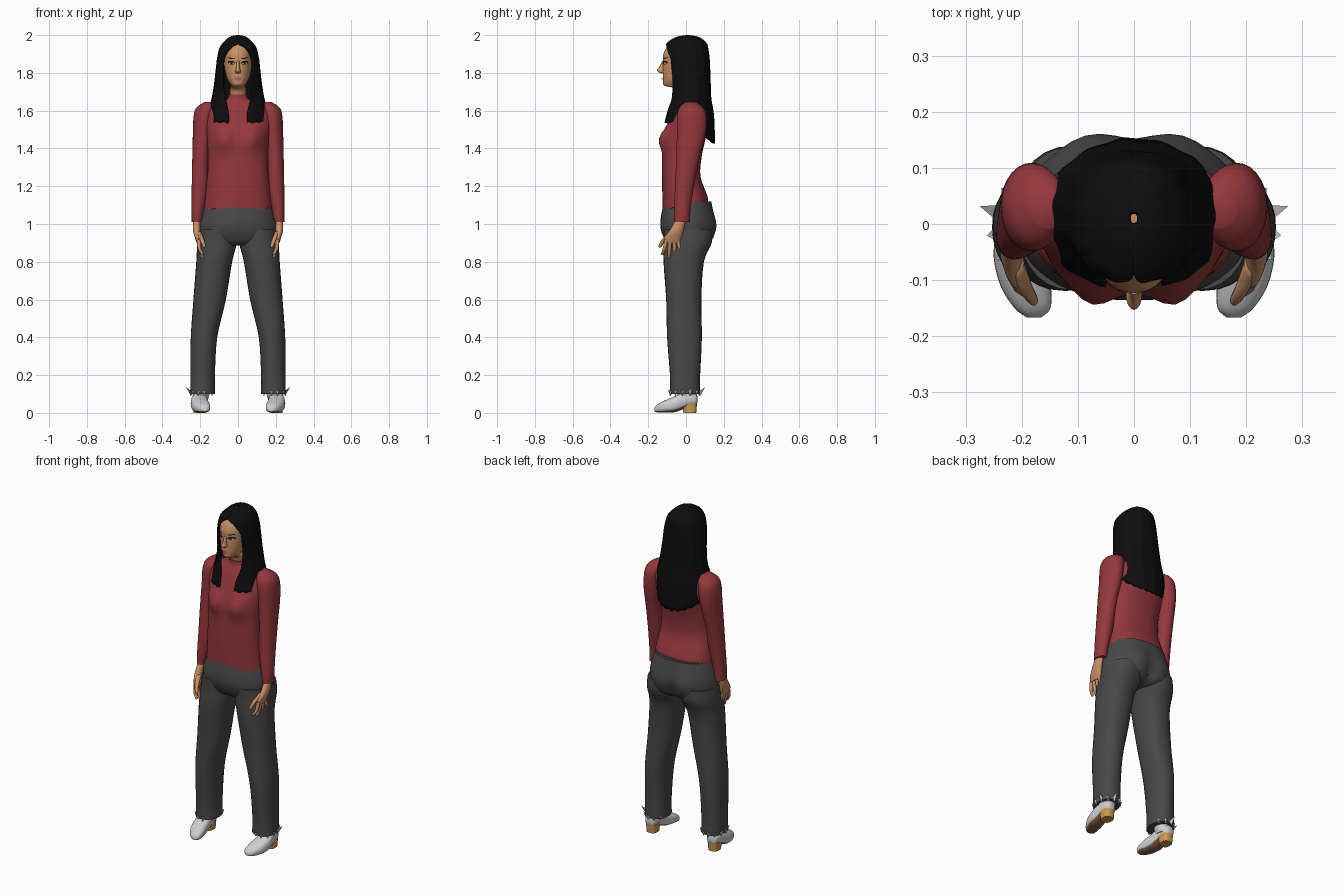
import bpy, bmesh, math
from mathutils import Vector
from mathutils.bvhtree import BVHTree

cube = bpy.data.objects.get("Cube")
if cube:
    bpy.data.objects.remove(cube)


def material(name, *rgb):
    m = bpy.data.materials.new(name)
    m.use_nodes = True
    m.diffuse_color = (*rgb, 1)
    bsdf = next(n for n in m.node_tree.nodes if n.type == 'BSDF_PRINCIPLED')
    bsdf.inputs["Base Color"].default_value = (*rgb, 1)
    return m


SKIN = material("skin", .58, .28, .13)
RED = material("sweater red", .3, .04, .045)
GREY = material("trouser grey", .065, .065, .067)
BLACK = material("hair black", .004, .004, .004)
WHITE = material("shoe white", .62, .62, .64)
TAN = material("heel tan", .6, .33, .08)
BROWN = material("sole brown", .25, .11, .05)
LIP = material("lip pink", .42, .14, .1)
parts = []


def finish(name, bm, *mats):
    bmesh.ops.recalc_face_normals(bm, faces=bm.faces)
    mesh = bpy.data.meshes.new(name)
    bm.to_mesh(mesh)
    bm.free()
    for m in mats:
        mesh.materials.append(m)
    ob = bpy.data.objects.new(name, mesh)
    bpy.context.collection.objects.link(ob)
    parts.append(ob)
    return ob


def spline(rows, steps=4):
    """Smooth interpolation through the rows of numbers."""
    out = []
    for i in range(len(rows) - 1):
        p0, p1 = rows[max(i - 1, 0)], rows[i]
        p2, p3 = rows[i + 1], rows[min(i + 2, len(rows) - 1)]
        for k in range(steps):
            t = k / steps
            out.append([b + t / 2 * (c - a + t * (2*a - 5*b + 4*c - d + t * (3*b - a - 3*c + d)))
                        for a, b, c, d in zip(p0, p1, p2, p3)])
    return out + [list(rows[-1])]


def power(v, p):
    return math.copysign(abs(v) ** p, v)


def loft(name, rows, mat, side=1, sides=28, p=1.0, warp=None, along_y=False):
    """Skin of ellipses; each row is height, x, x radius, depth, depth radius."""
    bm = bmesh.new()
    rings = []
    for h, cx, rx, cy, ry in spline(rows):
        ring = []
        for k in range(sides):
            a = math.tau * k / sides
            v = Vector((side * cx + rx * power(math.cos(a), p),
                        cy + ry * power(math.sin(a), p), h))
            if warp:
                warp(v)
            ring.append(bm.verts.new(v.xzy if along_y else v))
        rings.append(ring)
    for r, q in zip(rings, rings[1:]):
        for k in range(sides):
            n = (k + 1) % sides
            bm.faces.new((r[k], r[n], q[n], q[k]))
    bm.faces.new(rings[0])
    bm.faces.new(rings[-1])
    return finish(name, bm, mat)


def swell(v, x, z, face, amount, sx, sz):
    """Push the front (-1) or back (1) of a body part out around x, z."""
    if v.y * face > 0:
        fall = math.exp(-((v.x - x) / sx) ** 2 - ((v.z - z) / sz) ** 2)
        v.y += face * amount * fall * min(1, abs(v.y) / .07)


def torso_shape(v):
    for s in (1, -1):
        swell(v, s * .075, 1.45, -1, .036, .05, .06)
        swell(v, s * .08, 1.52, 1, .012, .06, .08)
    if v.z < 1.14:
        v.z += .3 * (1.14 - v.z) * (v.y + .12) / .12
        v.z += .004 * math.sin(v.x * 90)


def hip_shape(v):
    for s in (1, -1):
        swell(v, s * .085, .98, 1, .022, .07, .08)
    swell(v, 0, .92, 1, -.02, .025, .07)


# Sweater body and collar
loft("sweater_body", [
    (1.075, 0, .18, -.005, .118), (1.14, 0, .176, -.005, .12), (1.25, 0, .163, -.025, .102),
    (1.35, 0, .158, -.022, .104), (1.45, 0, .165, -.007, .108), (1.55, 0, .178, .012, .102),
    (1.61, 0, .165, .02, .088), (1.645, 0, .115, .015, .066), (1.66, 0, .06, .01, .054),
    (1.685, 0, .05, .008, .05)], RED, sides=48, p=.85, warp=torso_shape)

# Hips of the trousers
loft("trouser_hips", [
    (.885, 0, .1, .01, .085), (.91, 0, .19, .01, .118), (.97, 0, .208, .005, .138),
    (1.03, 0, .2, .006, .14), (1.12, 0, .172, .008, .125)], GREY, sides=48, p=.9, warp=hip_shape)

for label, s in (("left", 1), ("right", -1)):
    # Trouser leg
    loft(label + "_trouser_leg", [
        (.1, .187, .066, -.005, .08), (.2, .187, .065, -.005, .08), (.4, .18, .07, -.008, .092),
        (.6, .15, .086, -.012, .093), (.8, .126, .095, -.012, .107), (.9, .111, .105, .01, .126),
        (.97, .108, .1, .01, .128)], GREY, s, p=.9)

    # Sleeve
    loft(label + "_sleeve", [
        (1.01, .218, .027, -.022, .04), (1.08, .212, .034, -.02, .043), (1.2, .201, .044, -.008, .05),
        (1.35, .197, .045, .01, .062), (1.48, .188, .051, .028, .076), (1.57, .18, .055, .03, .078),
        (1.615, .168, .053, .028, .064), (1.645, .15, .03, .025, .03)], RED, s)

    # Hand with four fingers and a thumb
    loft(label + "_palm", [
        (.9, .206, .013, -.074, .038), (.93, .212, .017, -.068, .045), (.97, .219, .02, -.048, .036),
        (1.03, .218, .018, -.025, .026)], SKIN, s, sides=16)
    for k, finger in enumerate(("index", "middle", "ring", "little")):
        y, tip = -.104 + .02 * k, (.835, .82, .822, .845)[k]
        spread = -.02 + .014 * k
        loft(f"{label}_{finger}_finger", [
            (tip, .187, .004, y + spread, .004), (tip + .008, .19, .008, y + spread, .008),
            (.87, .204, .01, y + spread / 2, .01), (.915, .208, .011, y, .011)], SKIN, s, sides=10)
    loft(label + "_thumb", [
        (.875, .178, .004, -.138, .005), (.885, .18, .009, -.135, .01),
        (.92, .192, .012, -.115, .013), (.96, .21, .014, -.07, .018)], SKIN, s, sides=10)

    # Shoe, lofted from toe to heel, with a coloured underside
    shoe = loft(label + "_shoe", [
        (-.167, .178, .012, .018, .01), (-.15, .181, .032, .024, .022), (-.11, .193, .045, .034, .033),
        (-.06, .203, .047, .046, .042), (-.02, .205, .042, .062, .044), (.02, .205, .037, .07, .035),
        (.05, .205, .03, .07, .03), (.06, .205, .015, .07, .018)], WHITE, s, p=.8, along_y=True)
    shoe.data.materials.append(BROWN)
    for f in shoe.data.polygons:
        f.material_index = int(f.normal.z < -.6)
    loft(label + "_shoe_ankle", [
        (.06, .2, .038, .01, .045), (.1, .195, .044, .005, .05), (.15, .19, .05, 0, .06)], WHITE, s)
    loft(label + "_shoe_heel", [
        (0, .205, .03, .02, .034), (.02, .205, .031, .02, .036), (.05, .205, .034, .018, .04)],
        TAN, s, p=.7)

    # Frayed pointed tabs around the trouser cuff
    bm = bmesh.new()
    for deg in range(-100, 170, 30):
        a = math.radians(deg)
        out = Vector((s * math.cos(a), math.sin(a), 0))
        across = Vector((-out.y, out.x, 0)) * .013
        base = Vector((s * .187 + out.x * .06, out.y * .075 - .005, .11))
        long = .034 if deg in (20, 80) else .016
        tip = base + out * long + Vector((0, 0, long * .8))
        ring = [bm.verts.new(base + d) for d in
                (across, -across, Vector((0, 0, -.022)) + out * .006)]
        top = bm.verts.new(tip)
        bm.faces.new(ring)
        for k in range(3):
            bm.faces.new((ring[k], ring[(k + 1) % 3], top))
    finish(label + "_cuff_tabs", bm, WHITE)

# Head and neck
head = loft("head", [
    (1.66, 0, .043, .01, .045), (1.715, 0, .043, -.002, .048), (1.732, 0, .036, -.045, .07),
    (1.76, 0, .054, -.04, .082), (1.8, 0, .067, -.025, .098), (1.85, 0, .074, -.015, .107),
    (1.9, 0, .074, -.01, .11), (1.95, 0, .06, 0, .09), (1.975, 0, .03, 0, .05)],
    SKIN, sides=40, p=.9)
loft("nose", [
    (1.798, 0, .008, -.118, .012), (1.803, 0, .014, -.123, .022), (1.813, 0, .014, -.126, .027),
    (1.83, 0, .009, -.122, .02), (1.862, 0, .008, -.115, .011)], SKIN, sides=16)
tree = BVHTree.FromPolygons([v.co for v in head.data.vertices],
                            [tuple(f.vertices) for f in head.data.polygons])


def decal(name, x, z, rx, rz, lift, mat, tilt=0):
    """Thin oval laid onto the face."""
    bm = bmesh.new()
    rings = []
    for r in (.1, .55, 1):
        ring = []
        for k in range(16):
            a = math.tau * k / 16
            px = x + r * rx * math.cos(a)
            pz = z + r * rz * math.sin(a) + tilt * (px - x)
            hit = tree.ray_cast(Vector((px, -1, pz)), Vector((0, 1, 0)))[0]
            ring.append(bm.verts.new((px, hit.y - lift, pz)))
        rings.append(ring)
    bm.faces.new(rings[0])
    for r, q in zip(rings, rings[1:]):
        for k in range(16):
            n = (k + 1) % 16
            bm.faces.new((r[k], r[n], q[n], q[k]))
    bmesh.ops.solidify(bm, geom=bm.faces[:], thickness=.001)
    finish(name, bm, mat)


# Eyes, brows and mouth
for label, s in (("left", 1), ("right", -1)):
    decal(label + "_lashes", s * .035, 1.854, .019, .0095, .002, BLACK, s * .1)
    decal(label + "_eye_white", s * .035, 1.851, .014, .005, .004, WHITE, s * .1)
    decal(label + "_iris", s * .034, 1.852, .006, .0055, .006, BLACK)
    decal(label + "_brow", s * .036, 1.877, .02, .003, .002, BLACK, s * .15)
decal("upper_lip", 0, 1.772, .021, .005, .005, LIP)
decal("lower_lip", 0, 1.765, .017, .005, .006, LIP)

# Long hair: an open-fronted shell; each row is height, x radius, depth, depth radius,
# half angle of the face opening, and how far the back hangs lower than the front
hair_rows = [
    (2, .008, .01, .01, 0, 0), (1.99, .045, .008, .06, 0, 0), (1.96, .079, .004, .103, 2, 0),
    (1.93, .098, .004, .113, 24, 0), (1.88, .11, .006, .118, 42, 0), (1.83, .116, .01, .117, 43, 0),
    (1.75, .125, .018, .112, 39, 0), (1.67, .138, .023, .11, 29, 0), (1.6, .157, .023, .125, 18, .03),
    (1.54, .163, .018, .135, 16, .11)]
bm = bmesh.new()
COLS = 72
grid = []
for z, rx, cy, ry, gap, drop in spline(hair_rows):
    row = []
    for k in range(COLS + 1):
        a = math.radians(gap + (360 - 2 * gap) * k / COLS)
        wave = 1 + .012 * math.sin(14 * a)
        back = max(0, -math.cos(a))
        narrow = 1 - 1.6 * drop * back
        row.append(bm.verts.new((rx * wave * narrow * power(math.sin(a), .92),
                                 cy - ry * wave * power(math.cos(a), .92),
                                 z - drop * back ** .7 + .04 * drop * math.sin(23 * a))))
    grid.append(row)
for r, q in zip(grid, grid[1:]):
    for k in range(COLS):
        bm.faces.new((r[k], r[k + 1], q[k + 1], q[k]))
bmesh.ops.remove_doubles(bm, verts=bm.verts, dist=.0002)
hair = finish("hair", bm, BLACK)
shell = hair.modifiers.new("thickness", 'SOLIDIFY')
shell.thickness, shell.offset = .012, -1

# Smooth shading with sharp edges kept
bpy.ops.object.select_all(action='DESELECT')
for ob in parts:
    ob.select_set(True)
bpy.context.view_layer.objects.active = hair
bpy.ops.object.shade_smooth_by_angle(angle=math.radians(50))
